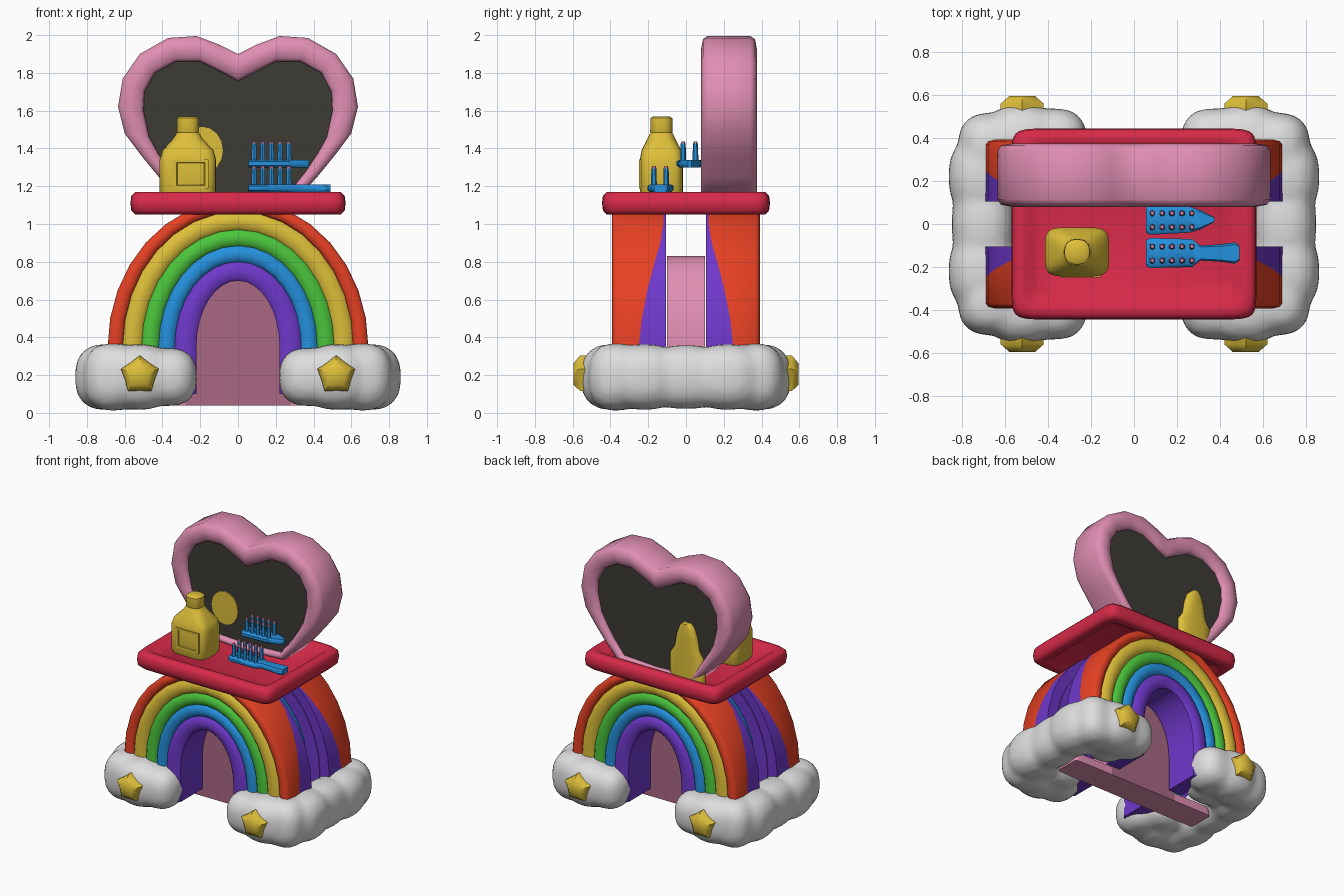
import bpy, bmesh, math
from math import sin, cos, pi

if "Cube" in bpy.data.objects:
    bpy.data.objects.remove(bpy.data.objects["Cube"], do_unlink=True)


def material(name, r, g, b):
    m = bpy.data.materials.new(name)
    m.use_nodes = True
    m.diffuse_color = (r, g, b, 1)
    for node in m.node_tree.nodes:
        if node.type == 'BSDF_PRINCIPLED':
            node.inputs["Base Color"].default_value = (r, g, b, 1)
            node.inputs["Roughness"].default_value = 0.7
    return m


PINK = material("pink", 0.75, 0.275, 0.45)
DUSKY = material("dusky pink", 0.40, 0.14, 0.23)
CRIMSON = material("crimson", 0.68, 0.023, 0.065)
RED = material("orange red", 0.84, 0.055, 0.018)
YELLOW = material("yellow", 0.73, 0.52, 0.042)
GREEN = material("green", 0.07, 0.56, 0.045)
BLUE = material("blue", 0.018, 0.28, 0.72)
PURPLE = material("purple", 0.16, 0.04, 0.60)
WHITE = material("white", 0.73, 0.73, 0.73)
DARK = material("dark glass", 0.045, 0.043, 0.035)


def build(name, parts, mats, rule=None, loop=False, angle=40):
    """Loft each part (a list of equal rings) into one mesh; rule(i, j) picks the material."""
    bm = bmesh.new()
    for rings in parts:
        vs = [[bm.verts.new(p) for p in ring] for ring in rings]
        n, k = len(rings), len(rings[0])
        for i in range(n if loop else n - 1):
            a, b = vs[i], vs[(i + 1) % n]
            for j in range(k):
                f = bm.faces.new((a[j], a[(j + 1) % k], b[(j + 1) % k], b[j]))
                f.material_index = rule(i, j) if rule else 0
        if not loop:
            for end, ring in ((0, vs[0]), (n, vs[-1])):
                f = bm.faces.new(ring)
                f.material_index = rule(end, -1) if rule else 0
    bmesh.ops.recalc_face_normals(bm, faces=bm.faces)
    return finish(name, bm, mats, angle)


def finish(name, bm, mats, angle=40):
    me = bpy.data.meshes.new(name)
    bm.to_mesh(me)
    bm.free()
    ob = bpy.data.objects.new(name, me)
    bpy.context.collection.objects.link(ob)
    for m in mats:
        me.materials.append(m)
    bpy.ops.object.select_all(action='DESELECT')
    ob.select_set(True)
    bpy.context.view_layer.objects.active = ob
    bpy.ops.object.shade_smooth_by_angle(angle=math.radians(angle))
    return ob


def rounded(cx, cy, hx, hy, z, power=0.4, n=24):
    """Horizontal ring shaped between an ellipse and a box."""
    def soft(v):
        return math.copysign(abs(v) ** power, v)
    return [(cx + hx * soft(cos(t)), cy + hy * soft(sin(t)), z)
            for t in (2 * pi * (i + 0.5) / n for i in range(n))]


# Rainbow arches: nested bands given by half width and crown height
BASE = 0.35
edges = [(0.69, 1.13), (0.61, 1.065), (0.51, 0.97), (0.42, 0.885), (0.335, 0.80), (0.22, 0.70)]
# label, front colour, colour on the side facing the gap
colours = [("red", RED, PURPLE), ("yellow", YELLOW, PURPLE), ("green", GREEN, BLUE),
           ("blue", BLUE, BLUE), ("purple", PURPLE, PURPLE)]


def arch_path(half, top, foot):
    steps = 16
    arc = [(half * cos(pi * i / steps), min(1.085, BASE + (top - BASE) * sin(pi * i / steps)))
           for i in range(steps + 1)]
    return [(half, foot)] + arc + [(-half, foot)]


def arch_band(name, outer, inner, mat, rear, side):
    foot = 0.1 if mat is PURPLE else 0.22
    rings = []
    for o, i in zip(arch_path(*outer, foot), arch_path(*inner, foot)):
        mid = 0.25 - 0.13 * min(1, max(0, (o[1] - BASE) / 0.6)) ** 1.5
        section = [(0, 0.37), (0.15, 0.385), (0.5, 0.392), (0.85, 0.385), (1, 0.37),
                   (1, 0.11), (0, 0.105), (0, mid)]
        rings.append([(o[0] + (i[0] - o[0]) * s, side * y, o[1] + (i[1] - o[1]) * s)
                      for s, y in section])
    build(name, [rings], [mat, rear], lambda i, j: int(j in (5, 6)))


for place, side in (("front", -1), ("back", 1)):
    for k, (label, mat, rear) in enumerate(colours):
        arch_band(f"{place}_arch_{label}_band", edges[k], edges[k + 1], mat, rear, side)

# Pink core wall between the arches, on a low bar
wall = arch_path(0.28, 0.83, 0.04)
build("core_wall", [[[(x, y, z) for x, z in wall] for y in (-0.1, 0.1)]],
      [PINK, DUSKY], lambda i, j: int(j == -1))
build("base_bar", [[rounded(0, 0, 0.6, 0.1, z, 0.1) for z in (0.04, 0.1)]], [PINK])

# Cloud feet: a C of puffy lobes, merged
lobes = [(0.70, 0, 0.15, 0.22, 0.17)]
for s in (-1, 1):
    lobes += [(0.70, 0.22 * s, 0.165, 0.19, 0.175), (0.66, 0.37 * s, 0.16, 0.15, 0.18),
              (0.52, 0.39 * s, 0.17, 0.17, 0.175), (0.37, 0.38 * s, 0.155, 0.16, 0.155),
              (0.46, 0.25 * s, 0.17, 0.15, 0.15)]


def puff(v):
    return math.copysign(abs(v) ** 0.8, v)


for label, sx in (("left", 1), ("right", -1)):
    bm = bmesh.new()
    for x, y, rx, ry, rz in lobes:
        made = bmesh.ops.create_uvsphere(bm, u_segments=20, v_segments=12, radius=1)
        for v in made["verts"]:
            c = v.co
            v.co = (sx * x + rx * puff(c.x), y + ry * puff(c.y), 0.19 + rz * puff(c.z))
    bmesh.ops.recalc_face_normals(bm, faces=bm.faces)
    cloud = finish(f"{label}_cloud", bm, [WHITE], 180)
    remesh = cloud.modifiers.new("merge", 'REMESH')
    remesh.mode = 'VOXEL'
    remesh.voxel_size = 0.025
    remesh.use_smooth_shade = True
    smooth = cloud.modifiers.new("soften", 'SMOOTH')
    smooth.iterations = 6


# Chunky stars on the cloud ends
def star_ring(cx, y, size):
    return [(cx + size * r * sin(pi * i / 5), y, 0.2 + size * r * cos(pi * i / 5))
            for i in range(10) for r in ((0.105, 0.082)[i % 2],)]


for place, sy in (("front", -1), ("back", 1)):
    for label, sx in (("left", 1), ("right", -1)):
        rings = [star_ring(sx * 0.52, sy * y, s) for y, s in ((0.48, 1), (0.56, 1), (0.595, 0.6))]
        build(f"{place}_{label}_star", [rings], [YELLOW], angle=50)

# Table top: tray with a raised rounded rim, hollow underneath
tray = [(0.11, 1.085), (0.08, 1.055), (0.025, 1.05), (0.005, 1.07), (0, 1.11), (0.005, 1.15),
        (0.025, 1.17), (0.065, 1.17), (0.11, 1.135)]
build("table_tray", [[rounded(0, 0, 0.57 - d, 0.445 - d, z, 0.13, 32) for d, z in tray]],
      [CRIMSON], angle=60)

# Heart mirror: half outlines mirrored into full loops
outer_half = [(0, 1.90), (0.10, 1.95), (0.22, 1.995), (0.37, 1.985), (0.52, 1.90), (0.61, 1.77),
              (0.635, 1.62), (0.60, 1.48), (0.51, 1.36), (0.42, 1.25), (0.32, 1.14), (0, 1.12)]
inner_half = [(0, 1.755), (0.10, 1.81), (0.20, 1.86), (0.33, 1.86), (0.44, 1.80), (0.495, 1.70),
              (0.50, 1.60), (0.47, 1.46), (0.42, 1.37), (0.36, 1.28), (0.28, 1.18), (0, 1.165)]


def mirrored(half):
    return half + [(-x, z) for x, z in half[-2:0:-1]]


outer, inner = mirrored(outer_half), mirrored(inner_half)
section = [(0, 0.115), (0.12, 0.09), (0.5, 0.08), (0.88, 0.09), (1, 0.11),
           (1, 0.345), (0.88, 0.365), (0.5, 0.375), (0.12, 0.365), (0, 0.34)]
build("heart_frame", [[[(o[0] + (i[0] - o[0]) * s, y, o[1] + (i[1] - o[1]) * s) for s, y in section]
                       for o, i in zip(outer, inner)]], [PINK], loop=True, angle=75)
build("heart_glass", [[[(x, y, z) for x, z in inner] for y in (0.12, 0.335)]], [DARK])

# Yellow shapes showing on both glass faces
build("glass_disc", [[[(-0.19 + 0.11 * cos(t), y, 1.39 + 0.125 * sin(t))
                       for t in (2 * pi * i / 16 for i in range(16))] for y in (0.113, 0.122)]], [YELLOW])
ghost = [(0.14, 1.14), (0.14, 1.32), (0.10, 1.38), (0.085, 1.47), (0.06, 1.54), (0.03, 1.57)]
build("glass_back_bottle", [[rounded(-0.25, 0.335, w, 0.04, z, 0.7, 12) for w, z in ghost]],
      [YELLOW], angle=60)

# Soap bottle with a recessed label panel
bottle = [(0.13, 0.10, 1.12), (0.15, 0.115, 1.16), (0.15, 0.115, 1.34), (0.135, 0.105, 1.39),
          (0.08, 0.075, 1.45), (0.058, 0.058, 1.485), (0.06, 0.06, 1.49), (0.058, 0.058, 1.56),
          (0.045, 0.045, 1.57)]
build("soap_bottle", [[rounded(-0.265, -0.13, hx, hy, z, 0.42 if z < 1.45 else 0.8)
                       for hx, hy, z in bottle]], [YELLOW])
label_rings = [[(-0.25 + sx * w, y, 1.265 + sz * w * 0.8)
                for sx, sz in ((-1, -1), (1, -1), (1, 1), (-1, 1))]
               for w, y in ((0.095, -0.22), (0.095, -0.25), (0.075, -0.25), (0.07, -0.242))]
build("bottle_label", [label_rings], [YELLOW])


# Brushes: flat head with tapering handle and rows of tipped bristles
def brush(name, y, z, profile):
    body = [[(x, y + sy * w, z + sz * 0.02) for sy, sz in
             ((-1, -0.5), (-0.8, -1), (0.8, -1), (1, -0.5), (1, 0.5), (0.8, 1), (-0.8, 1), (-1, 0.5))]
            for x, w in profile]
    build(name + "_body", [body], [BLUE])
    pins = [[rounded(0.085 + 0.046 * i, y + dy, r, r, z + h, 1, 6)
             for r, h in ((0.016, 0), (0.014, 0.08), (0.013, 0.105), (0.008, 0.118))]
            for i in range(5) for dy in (-0.035, 0.03)]
    build(name + "_bristles", pins, [BLUE, PINK], lambda i, j: int(i in (2, 4)))


brush("front_brush", -0.135, 1.19,
      [(0.055, 0.06), (0.075, 0.07), (0.27, 0.065), (0.31, 0.035), (0.40, 0.04), (0.47, 0.05), (0.49, 0.035)])
brush("back_brush", 0.02, 1.32,
      [(0.055, 0.06), (0.075, 0.07), (0.26, 0.06), (0.31, 0.045), (0.375, 0.01)])
